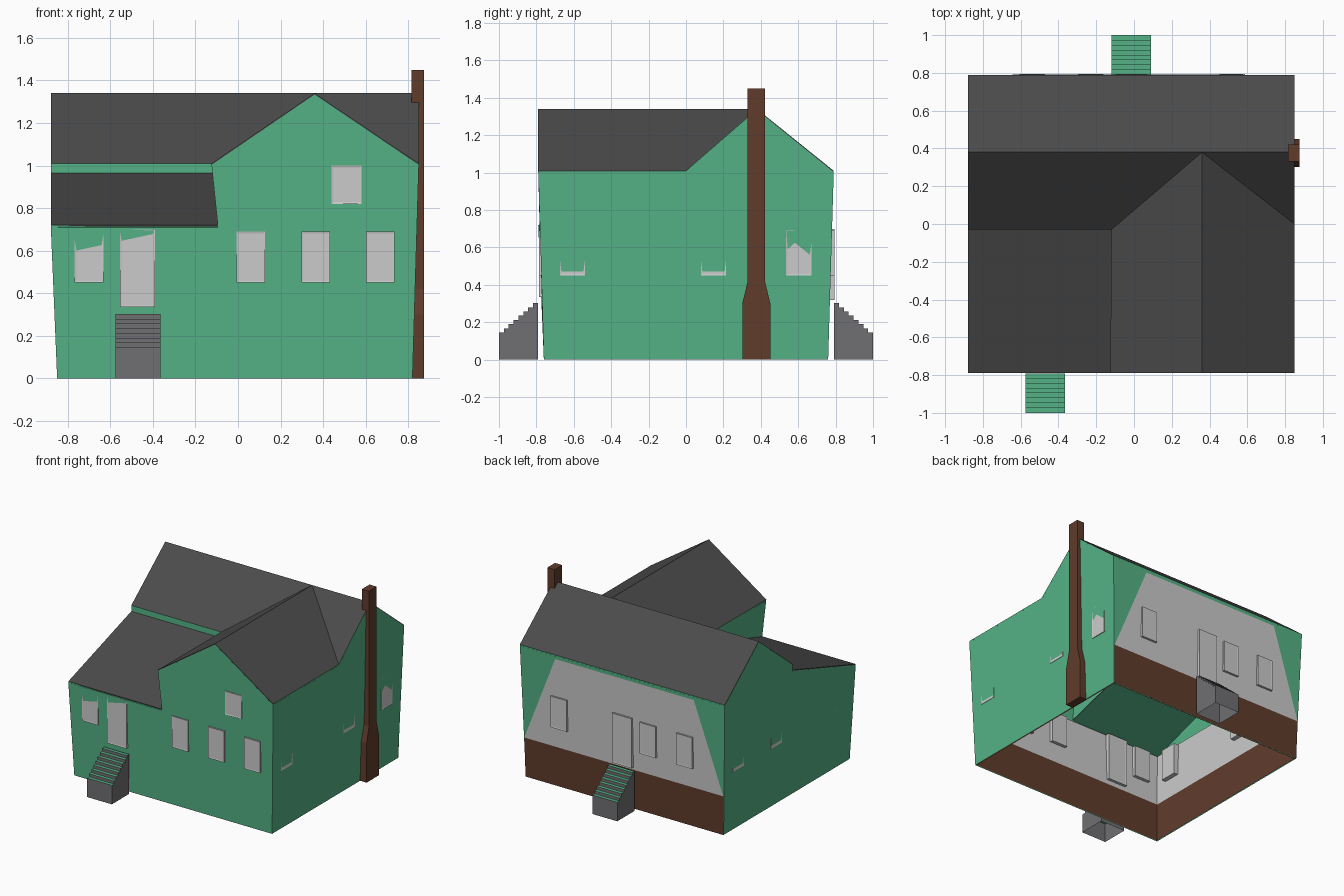
import bpy, bmesh
from math import radians, pi
from mathutils import Matrix

if "Cube" in bpy.data.objects:
    bpy.data.objects.remove(bpy.data.objects["Cube"])


def material(name, rgb):
    m = bpy.data.materials.new(name)
    m.diffuse_color = (*rgb, 1)
    m.use_nodes = True
    m.node_tree.nodes["Principled BSDF"].inputs["Base Color"].default_value = m.diffuse_color
    return m


GREEN = material("green_siding", (0.09, 0.45, 0.24))
DARK = material("dark_shingle", (0.07, 0.07, 0.07))
BROWN = material("brown_brick", (0.12, 0.045, 0.025))
STONE = material("stone", (0.16, 0.16, 0.17))


def finish(name, bm, *mats):
    me = bpy.data.meshes.new(name)
    bm.to_mesh(me)
    bm.free()
    ob = bpy.data.objects.new(name, me)
    bpy.context.collection.objects.link(ob)
    for m in mats:
        me.materials.append(m)
    return ob


def surface(name, polys, mat=None, face_up=False):
    bm = bmesh.new()
    for p in polys:
        f = bm.faces.new([bm.verts.new(v) for v in p])
        f.normal_update()
        if face_up and f.normal.z < 0:
            f.normal_flip()
    bmesh.ops.remove_doubles(bm, verts=bm.verts, dist=0.001)
    return finish(name, bm, *([mat] if mat else []))


def extrude_x(bm, profile, x0, x1):
    f = bm.faces.new([bm.verts.new((x0, y, z)) for y, z in profile])
    r = bmesh.ops.extrude_face_region(bm, geom=[f])
    vs = [g for g in r["geom"] if isinstance(g, bmesh.types.BMVert)]
    bmesh.ops.translate(bm, verts=vs, vec=(x1 - x0, 0, 0))
    bmesh.ops.recalc_face_normals(bm, faces=bm.faces)


# Key heights: main eave, ridge, low eave, top of the low roof
E, R, L, T = 1.01, 1.34, 0.72, 0.965

# Green outer walls, leaning slightly outwards
surface("outer_walls", [
    [(-.85, -.76, 0), (-.095, -.76, 0), (-.095, -.783, L), (-.88, -.79, L)],
    [(-.095, -.76, 0), (.82, -.76, 0), (.85, -.79, E), (.36, -.79, R),
     (-.125, -.79, E), (-.095, -.783, L)],
    [(.82, -.76, 0), (.82, .76, 0), (.85, .79, E), (.85, .38, R),
     (.85, 0, E), (.85, -.79, E)],
    [(.82, .76, 0), (-.85, .76, 0), (-.88, .79, E), (.85, .79, E)],
    [(-.85, .76, 0), (-.85, -.76, 0), (-.88, -.79, L), (-.88, -.03, T),
     (-.88, -.03, E), (-.88, .38, R), (-.88, .79, E)],
    [(-.88, -.03, T), (-.12, -.03, T), (-.12, -.03, E), (-.88, -.03, E)],
    [(-.125, -.79, E), (-.095, -.783, L), (-.12, -.03, T), (-.12, -.03, E)],
], GREEN)

# Roof planes with a green ceiling beneath
planes = [
    [(.85, .79, E), (-.88, .79, E), (-.88, .38, R), (.36, .38, R), (.85, .38, R)],
    [(-.88, -.03, E), (-.12, -.03, E), (.36, .38, R), (-.88, .38, R)],
    [(.36, .38, R), (.85, 0, E), (.85, .38, R)],
    [(-.125, -.79, E), (.36, -.79, R), (.36, .38, R), (-.12, -.03, E)],
    [(.36, -.79, R), (.85, -.79, E), (.85, 0, E), (.36, .38, R)],
    [(-.88, -.79, L), (-.095, -.79, L), (-.12, -.03, T), (-.88, -.03, T)],
]
roof = surface("roof", planes, DARK, True)
s = roof.modifiers.new("thickness", "SOLIDIFY")
s.thickness, s.offset = 0.006, -1
ceiling = surface("ceiling", planes, GREEN, True)
ceiling.location.z = -0.01


# Inner lining: brown base and grey walls just inside the siding
def ring(z, gap=0.008):
    d = 0.03 * z / E - gap
    return [(-.85 - d, -.76 - d, z), (.82 + d, -.76 - d, z),
            (.82 + d, .76 + d, z), (-.85 - d, .76 + d, z)]


def band(z0, z1):
    a, b = ring(z0), ring(z1)
    return [[a[i], a[(i + 1) % 4], b[(i + 1) % 4], b[i]] for i in range(4)]


def back(x, z):
    return (x, .76 + .03 * z / E + .003, z)


surface("foundation", band(0, .3) + [
    [back(.82, 0), back(-.85, 0), back(-.855, .3), back(.825, .3)]], BROWN)
surface("inner_walls", band(.3, .7) + [
    [back(.825, .3), back(-.855, .3), back(-.62, .98), back(.55, .98)]])


# Windows and doors: shallow boxes with a recessed pane
def opening(name, angle, u, face, z0, z1, w, depth=0.045):
    bm = bmesh.new()
    bmesh.ops.create_cube(bm, size=1)
    bmesh.ops.scale(bm, vec=(w, depth, z1 - z0), verts=bm.verts)
    bmesh.ops.translate(bm, vec=(u, -face + depth / 2, (z0 + z1) / 2), verts=bm.verts)
    ends = [f for f in bm.faces if abs(f.normal.y) > 0.9]
    bmesh.ops.inset_individual(bm, faces=ends, thickness=0.012, depth=-0.002)
    bm.transform(Matrix.Rotation(angle, 4, "Z"))
    finish(name, bm)


for i, x in enumerate((-.70, .06, .365, .668)):
    opening(f"front_window_{i}", 0, x, .786, .45, .69, .135)
opening("attic_window", 0, .51, .786, .82, 1.0, .14, .02)
for i, x in enumerate((.52, -.23, -.54)):
    opening(f"back_window_{i}", pi, -x, .793, .45, .69, .135)
for i, y in enumerate((-.607, .147, .603)):
    opening(f"right_window_{i}", pi / 2, y, .836, .45, .69, .135)
    opening(f"left_window_{i}", -pi / 2, -y, .866, .45, .69, .135)
opening("front_door", 0, -.473, .786, .335, .70, .165)
opening("back_door", pi, .015, .795, .32, .70, .165)

# Chimney with a wide base and tapered shoulders
bm = bmesh.new()
half = [(.075, 0), (.075, .3), (.046, .42), (.046, 1.45)]
extrude_x(bm, [(.376 + y, z) for y, z in half] +
          [(.376 - y, z) for y, z in reversed(half)], .815, .875)
finish("chimney", bm, BROWN)


# Steps: stone sides with green treads, open underneath
def steps(name, x0, x1, side):
    prof, n = [(1.0, 0)], 8
    for i in range(n):
        y, z = 1 - i * .026, .145 + i * .0225
        prof += [(y, z), (y - .026, z)]
    prof.append((prof[-1][0], 0))
    bm = bmesh.new()
    extrude_x(bm, [(side * y, z) for y, z in prof], x0, x1)
    bmesh.ops.delete(bm, geom=[f for f in bm.faces if f.normal.z < -.9],
                     context="FACES_ONLY")
    for f in bm.faces:
        f.material_index = int(f.normal.z > .9)
    finish(name, bm, STONE, GREEN)


steps("front_steps", -.575, -.365, -1)
steps("back_steps", -.12, .09, 1)
